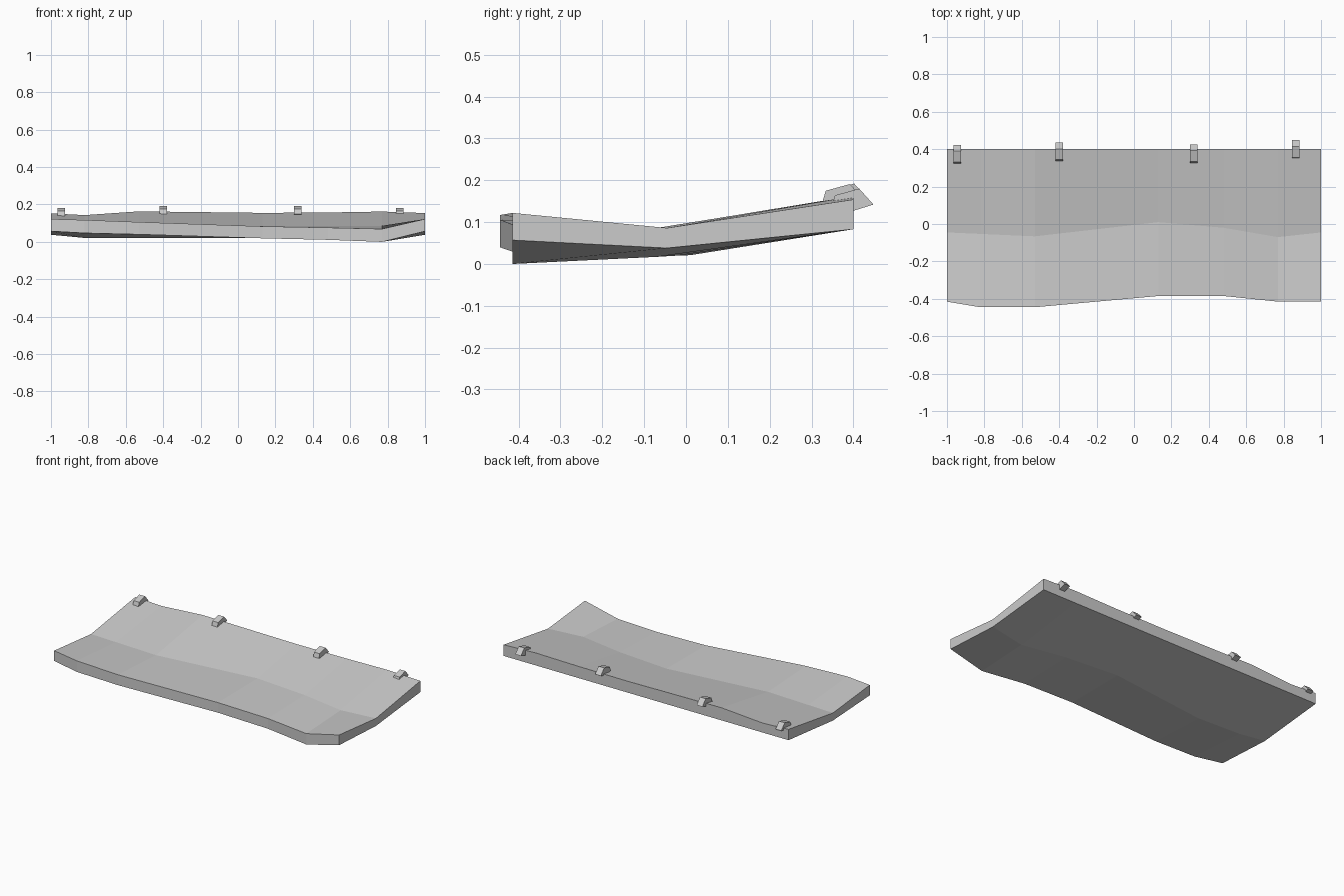
import bpy, bmesh

if "Cube" in bpy.data.objects:
    bpy.data.objects.remove(bpy.data.objects["Cube"], do_unlink=True)

grey = bpy.data.materials.new("plain grey")
grey.use_nodes = True
grey.diffuse_color = (0.6, 0.6, 0.6, 1)
grey.node_tree.nodes["Principled BSDF"].inputs["Base Color"].default_value = (0.6, 0.6, 0.6, 1)


def finish(name, bm):
    bmesh.ops.recalc_face_normals(bm, faces=bm.faces)
    mesh = bpy.data.meshes.new(name)
    bm.to_mesh(mesh)
    bm.free()
    mesh.materials.append(grey)
    obj = bpy.data.objects.new(name, mesh)
    bpy.context.collection.objects.link(obj)
    return obj


def loft(name, sections):
    """Bridge equal closed cross-sections and cap both ends."""
    bm = bmesh.new()
    rings = [[bm.verts.new(p) for p in s] for s in sections]
    n = len(rings[0])
    for a, b in zip(rings, rings[1:]):
        for i in range(n):
            j = (i + 1) % n
            bm.faces.new((a[i], a[j], b[j], b[i]))
    # Caps are split at the bend so the concave end stays clean
    for r in (rings[0], rings[-1]):
        if n == 6:
            bm.faces.new((r[0], r[1], r[4], r[5]))
            bm.faces.new((r[1], r[2], r[3], r[4]))
        else:
            bm.faces.new(r)
    return finish(name, bm)


# Bent panel: x, front y, front bottom, front top, bend y, bend bottom, back top
stations = [
    (-1.00, -0.415, 0.057, 0.122, -0.045, 0.038, 0.152),
    (-0.82, -0.445, 0.047, 0.117, -0.053, 0.021, 0.143),
    (-0.53, -0.445, 0.040, 0.106, -0.066, 0.020, 0.163),
    (0.13, -0.385, 0.019, 0.083, 0.010, 0.021, 0.155),
    (0.48, -0.385, 0.011, 0.076, -0.020, 0.020, 0.157),
    (0.77, -0.415, 0.000, 0.069, -0.070, 0.017, 0.162),
    (1.00, -0.415, 0.057, 0.122, -0.045, 0.038, 0.154),
]
sections = []
for x, fy, fb, ft, my, mb, bt in stations:
    sections.append([(x, fy, fb), (x, my, mb), (x, 0.40, 0.083),
                     (x, 0.40, bt), (x, my, 0.086), (x, fy, ft)])
loft("curved_panel", sections)

# Four hooked clips along the rear edge: x, start y, base z
clip_profile = [(0, -0.005), (0.008, 0.022), (0.066, 0.038), (0.100, 0), (0.055, -0.014)]
for i, (x, y, z) in enumerate([(-0.945, 0.323, 0.142), (-0.40, 0.336, 0.154),
                               (0.32, 0.326, 0.153), (0.865, 0.348, 0.142)]):
    loft(f"rear_clip_{i + 1}", [[(x + s, y + dy, z + dz) for dy, dz in clip_profile]
                                for s in (-0.02, 0.02)])
